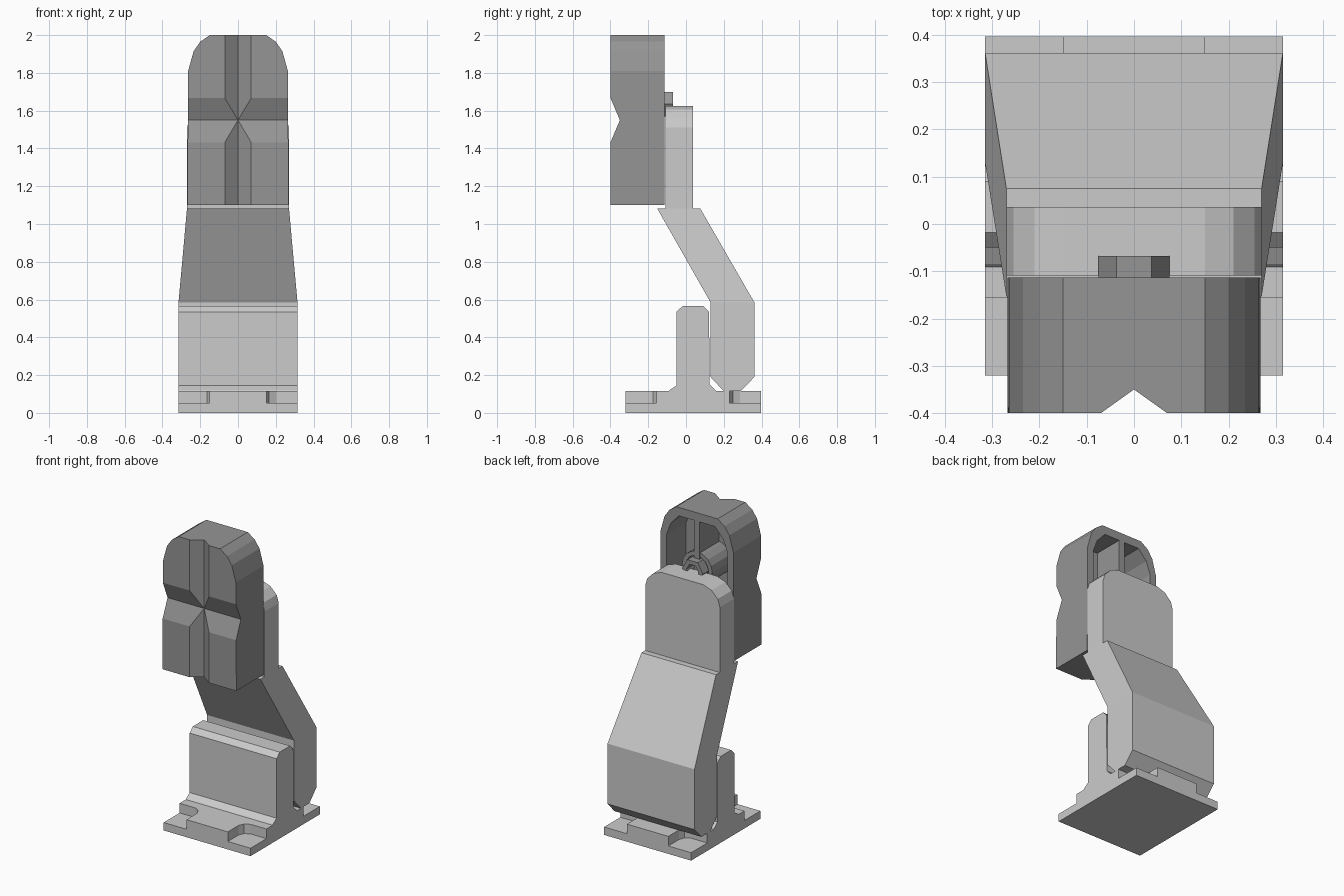
import bpy, bmesh, math

if "Cube" in bpy.data.objects:
    bpy.data.objects.remove(bpy.data.objects["Cube"])


def finish(name, bm):
    bmesh.ops.recalc_face_normals(bm, faces=bm.faces)
    me = bpy.data.meshes.new(name)
    bm.to_mesh(me)
    bm.free()
    ob = bpy.data.objects.new(name, me)
    bpy.context.scene.collection.objects.link(ob)
    return ob


def prism(name, pts, axis, lo, hi):
    """Extrude a 2D outline along axis: x -> (y,z), y -> (x,z), z -> (x,y)."""
    place = {'x': lambda a, b, t: (t, a, b),
             'y': lambda a, b, t: (a, t, b),
             'z': lambda a, b, t: (a, b, t)}[axis]
    bm = bmesh.new()
    rings = [[bm.verts.new(place(a, b, t)) for a, b in pts] for t in (lo, hi)]
    bm.faces.new(rings[0])
    bm.faces.new(rings[1])
    n = len(pts)
    for i in range(n):
        j = (i + 1) % n
        bm.faces.new((rings[0][i], rings[0][j], rings[1][j], rings[1][i]))
    return finish(name, bm)


def mirrored(right):
    """Complete an outline whose right half runs bottom to top."""
    return right + [(-x, z) for x, z in reversed(right)]


def polygon(r, n, cz, start=0.0):
    return [(r * math.cos(start + i * math.tau / n),
             cz + r * math.sin(start + i * math.tau / n)) for i in range(n)]


def cut(target, cutters):
    bpy.context.view_layer.objects.active = target
    for c in cutters:
        m = target.modifiers.new("cut", 'BOOLEAN')
        m.object, m.operation, m.solver = c, 'DIFFERENCE', 'EXACT'
        bpy.ops.object.modifier_apply(modifier=m.name)
        bpy.data.objects.remove(c)


W = 0.315

# Base plate with a cross-shaped raised layer (four notched corners)
prism("base_plate", [(-W, -.32), (W, -.32), (W, .397), (-W, .397)], 'z', 0, .052)
prism("base_raised_layer", mirrored([
    (.15, -.32), (.15, -.21), (.165, -.175), (.2, -.155), (W, -.155),
    (W, .23), (.2, .23), (.165, .25), (.15, .285), (.15, .397)]), 'z', .05, .115)

# Upright block with flared foot and chamfered top
prism("upright_block", [
    (-.095, .11), (.165, .11), (.125, .15), (.122, .535), (.09, .566),
    (-.018, .566), (-.05, .535), (-.05, .145), (-.085, .122)], 'x', -W, W)

# Leaning arm, lofted through rectangular sections: z, front y, back y, half width
bm = bmesh.new()
prev = None
for z, y0, y1, w in [(.115, .2, .29, W), (.19, .13, .362, W),
                     (.585, .13, .362, W), (1.083, -.153, .075, .27)]:
    ring = [bm.verts.new(p) for p in
            ((-w, y0, z), (w, y0, z), (w, y1, z), (-w, y1, z))]
    if prev:
        for i in range(4):
            j = (i + 1) % 4
            bm.faces.new((prev[i], prev[j], ring[j], ring[i]))
    else:
        bm.faces.new(ring)
    prev = ring
bm.faces.new(prev)
finish("leaning_arm", bm)

# Upper plate behind the head
prism("upper_plate", mirrored([
    (.27, 1.07), (.27, 1.51), (.255, 1.56), (.21, 1.605), (.15, 1.626)]),
    'y', -.109, .036)

# Head shell: rounded top, crossed V grooves in front, two pockets behind
head = prism("head_shell", mirrored([
    (.268, 1.1), (.264, 1.81), (.235, 1.915), (.2, 1.965), (.15, 2.0)]),
    'y', -.4, -.113)
cutters = [
    prism("cut_h", [(-.45, 1.314), (-.35, 1.55), (-.45, 1.784)], 'x', -.5, .5),
    prism("cut_v", [(-.14, -.45), (.14, -.45), (0, -.35)], 'z', 1, 2.2)]
cell = [(.02, 1.15), (.22, 1.15), (.22, 1.8), (.19, 1.88), (.13, 1.945), (.02, 1.945)]
for s in (-1, 1):
    cutters.append(prism("cut_pocket", [(s * x, z) for x, z in cell], 'y', -.315, 0))
cut(head, cutters)

# Hub tube in the head and the hexagonal clip reaching to the plate
CZ = 1.635
hub = prism("head_hub", polygon(.11, 16, CZ), 'y', -.32, -.115)
cut(hub, [prism("cut_hub", polygon(.082, 16, CZ), 'y', -.25, 0)])
clip = prism("hex_clip", polygon(.075, 6, CZ), 'y', -.26, -.068)
cut(clip, [prism("cut_clip", polygon(.045, 6, CZ), 'y', -.2, 0)])

# Darker grey for the head
dark = bpy.data.materials.new("dark_grey")
dark.diffuse_color = (.3, .3, .3, 1)
dark.use_nodes = True
dark.node_tree.nodes["Principled BSDF"].inputs["Base Color"].default_value = dark.diffuse_color
for ob in (head, hub, clip):
    ob.data.materials.clear()
    ob.data.materials.append(dark)
